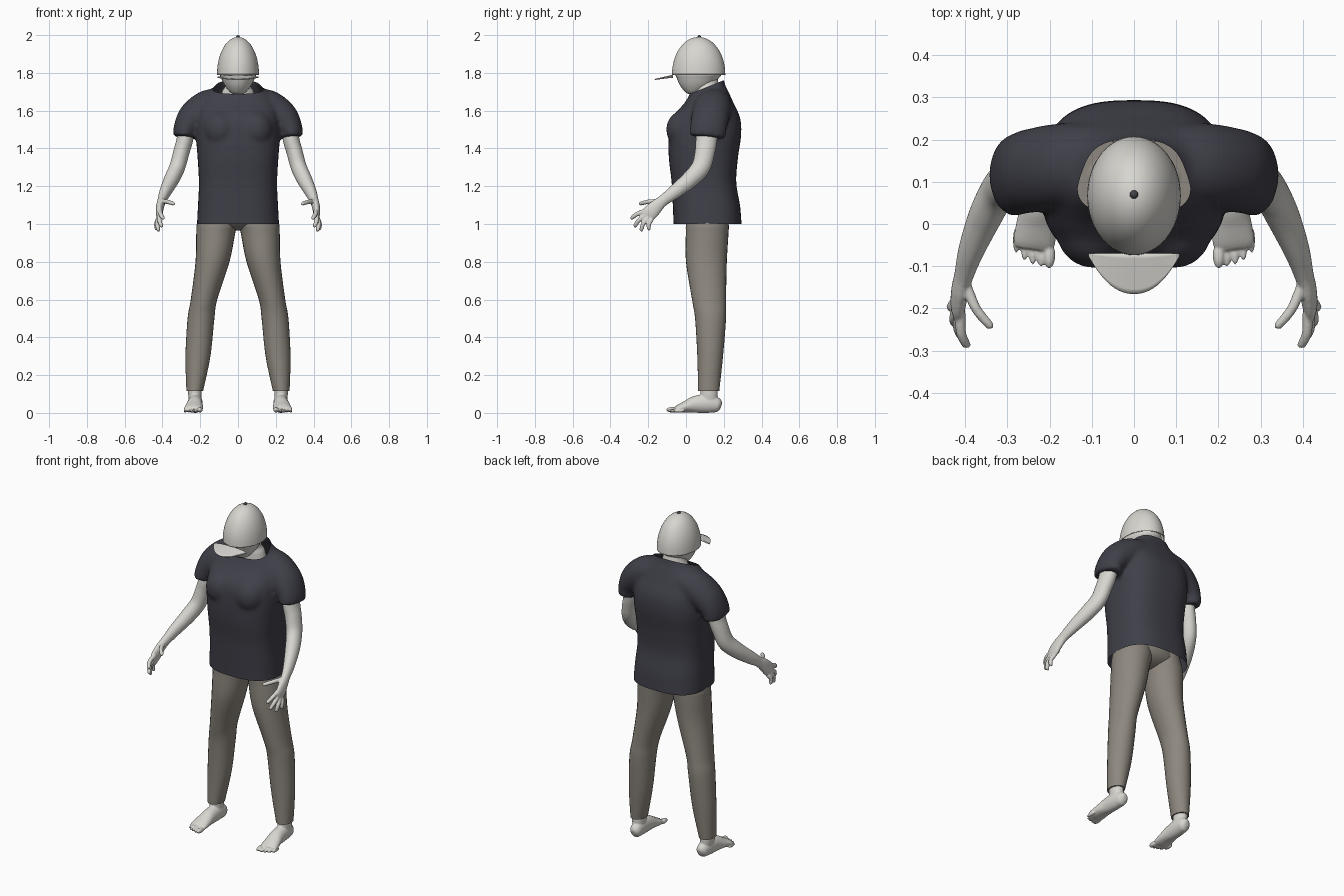
import bpy, bmesh, math
from mathutils import Vector, Matrix

cube = bpy.data.objects.get("Cube")
if cube:
    bpy.data.objects.remove(cube)

X, Y, Z = Vector((1, 0, 0)), Vector((0, 1, 0)), Vector((0, 0, 1))


def material(name, colour):
    m = bpy.data.materials.new(name)
    m.use_nodes = True
    rgba = (*colour, 1)
    m.diffuse_color = rgba
    m.node_tree.nodes["Principled BSDF"].inputs["Base Color"].default_value = rgba
    return m


SKIN = material("pale skin", (0.68, 0.67, 0.63))
CAP = material("pale cap cloth", (0.68, 0.67, 0.63))
SHIRT = material("dark slate cloth", (0.05, 0.05, 0.066))
PANTS = material("warm grey cloth", (0.27, 0.245, 0.21))
BUTTON = material("dark button", (0.06, 0.06, 0.065))


def spline(stations, steps):
    """Catmull-Rom interpolation through stations of any dimension."""
    pts = [stations[0], *stations, stations[-1]]
    out = []
    for a, b, c, d in zip(pts, pts[1:], pts[2:], pts[3:]):
        for k in range(steps):
            t = k / steps
            out.append([0.5 * (2 * q + (r - p) * t + (2 * p - 5 * q + 4 * r - s) * t * t
                               + (3 * q - p - 3 * r + s) * t ** 3)
                        for p, q, r, s in zip(a, b, c, d)])
    out.append(list(stations[-1]))
    return out


def tube(bm, stations, ref=None, power=2.0, segs=28, steps=5, side=1):
    """Loft rings (x, y, z, ra, rb). Without ref the rings stay level;
    with ref they follow the path and ra lies along ref."""
    st = spline(stations, steps)
    centres = [Vector(s[:3]) for s in st]
    rings = []
    for i, s in enumerate(st):
        u, v = X, Y
        if ref:
            t = (centres[min(i + 1, len(st) - 1)] - centres[max(i - 1, 0)]).normalized()
            u = (ref - t * ref.dot(t)).normalized()
            v = t.cross(u)
        ring = []
        for k in range(segs):
            a = math.tau * k / segs
            c, d = math.cos(a), math.sin(a)
            c = math.copysign(abs(c) ** (2 / power), c)
            d = math.copysign(abs(d) ** (2 / power), d)
            p = centres[i] + u * c * s[3] + v * d * s[4]
            ring.append(bm.verts.new((p.x * side, p.y, p.z)))
        rings.append(ring)
    for a, b in zip(rings, rings[1:]):
        for k in range(segs):
            n = (k + 1) % segs
            bm.faces.new((a[k], a[n], b[n], b[k]))
    bm.faces.new(rings[0])
    bm.faces.new(rings[-1])


def ball(bm, centre, radii, segs=32):
    m = Matrix.Translation(centre) @ Matrix.Diagonal((*radii, 1))
    bmesh.ops.create_uvsphere(bm, u_segments=segs, v_segments=segs // 2, radius=1, matrix=m)


def finish(bm, name, mat, voxel=0, smooth=0, mirror=False, thick=0, cuts=()):
    """Turn a bmesh into an object, optionally fused, cut open, mirrored."""
    bmesh.ops.recalc_face_normals(bm, faces=bm.faces[:])
    mesh = bpy.data.meshes.new(name)
    bm.to_mesh(mesh)
    bm.free()
    ob = bpy.data.objects.new(name, mesh)
    bpy.context.scene.collection.objects.link(ob)
    if voxel:
        mod = ob.modifiers.new("fuse", 'REMESH')
        mod.mode, mod.voxel_size = 'VOXEL', voxel
        mod = ob.modifiers.new("relax", 'SMOOTH')
        mod.factor, mod.iterations = 0.5, smooth
        bpy.context.view_layer.update()
        deps = bpy.context.evaluated_depsgraph_get()
        fused = bpy.data.meshes.new_from_object(ob.evaluated_get(deps))
        ob.modifiers.clear()
        ob.data = fused
        bpy.data.meshes.remove(mesh)
        fused.name = name
    if cuts:
        b = bmesh.new()
        b.from_mesh(ob.data)
        for point, normal in cuts:
            bmesh.ops.bisect_plane(b, geom=b.verts[:] + b.edges[:] + b.faces[:],
                                   plane_co=point, plane_no=normal, clear_outer=True)
        b.to_mesh(ob.data)
        b.free()
    ob.data.materials.clear()
    ob.data.materials.append(mat)
    bpy.ops.object.select_all(action='DESELECT')
    ob.select_set(True)
    bpy.context.view_layer.objects.active = ob
    bpy.ops.object.shade_smooth_by_angle(angle=math.radians(45))
    if thick:
        ob.modifiers.new("thickness", 'SOLIDIFY').thickness = thick
    if mirror:
        ob.modifiers.new("mirror", 'MIRROR')
    return ob


# Shirt: torso, chest and sleeves fused, then opened at hem and collar
bm = bmesh.new()
tube(bm, [(0, .114, .95, .217, .18), (0, .114, 1.0, .217, .18), (0, .108, 1.1, .212, .178),
          (0, .095, 1.22, .207, .171), (0, .092, 1.35, .214, .183), (0, .1, 1.47, .222, .192),
          (0, .105, 1.56, .215, .182), (0, .122, 1.64, .2, .13), (0, .125, 1.7, .155, .1),
          (0, .12, 1.74, .115, .086), (0, .115, 1.8, .1, .08)], power=2.7, segs=48)
for s in (1, -1):
    ball(bm, (.095 * s, -.015, 1.5), (.09, .09, .1))
    tube(bm, [(.08, .145, 1.655, .09, .07), (.16, .14, 1.62, .1, .09), (.235, .128, 1.565, .1, .085),
              (.275, .118, 1.51, .097, .066), (.284, .113, 1.46, .096, .06)], ref=Y, side=s)
finish(bm, "shirt", SHIRT, voxel=.011, smooth=8,
       cuts=[((0, 0, 1.0), (0, 0, -1)), ((0, .11, 1.725), (0, -.4, 1))])

# Trousers
bm = bmesh.new()
ball(bm, (0, .113, 1.04), (.19, .115, .075))
for s in (1, -1):
    tube(bm, [(.1, .113, 1.1, .09, .1), (.11, .113, 1.0, .108, .113), (.118, .112, .95, .103, .113),
              (.135, .108, .8, .09, .108), (.18, .122, .6, .07, .09), (.196, .13, .5, .071, .082),
              (.212, .128, .3, .066, .068), (.229, .12, .115, .044, .056)], side=s)
finish(bm, "trousers", PANTS)

# Arm and hand
bm = bmesh.new()
tube(bm, [(.27, .125, 1.58, .045, .055), (.279, .11, 1.46, .044, .057), (.3, .1, 1.38, .043, .053),
          (.322, .078, 1.3, .042, .05), (.352, .02, 1.235, .04, .045), (.385, -.06, 1.17, .031, .037),
          (.403, -.12, 1.125, .023, .03), (.412, -.155, 1.095, .021, .036),
          (.417, -.19, 1.06, .018, .041), (.417, -.215, 1.04, .012, .034)], ref=X)
fingers = [((.412, -.212, 1.07), (.396, -.293, 1.028)), ((.417, -.21, 1.05), (.405, -.275, .985)),
           ((.42, -.2, 1.035), (.422, -.24, .962)), ((.422, -.182, 1.025), (.431, -.198, .968)),
           ((.4, -.14, 1.12), (.338, -.248, 1.107))]
for base, tip in fingers:
    a, b = Vector(base), Vector(tip)
    mid = a.lerp(b, .5) + Vector((.006, -.006, .004))
    end = a.lerp(b, .93)
    tube(bm, [(*a, .013, .013), (*mid, .012, .012), (*end, .01, .01), (*b, .003, .003)],
         ref=X.cross(b - a).normalized(), segs=12)
finish(bm, "arm", SKIN, voxel=.004, smooth=4, mirror=True)

# Foot with ankle and toes
bm = bmesh.new()
tube(bm, [(.222, .186, .035, .012, .016), (.222, .17, .04, .031, .037), (.225, .12, .05, .038, .05),
          (.228, .05, .045, .041, .045), (.232, 0, .033, .047, .031), (.236, -.04, .022, .05, .021),
          (.238, -.058, .017, .044, .013)], ref=X)
tube(bm, [(.229, .12, .15, .035, .044), (.228, .122, .1, .036, .046), (.226, .12, .05, .032, .045)])
for i, tip in enumerate((-.104, -.1, -.095, -.086, -.068)):
    r = .0145 if i == 0 else .0105 - .0005 * i
    ball(bm, (.201 + .0195 * i, tip + .03, r + .002), (r, .032, r), 16)
finish(bm, "foot", SKIN, voxel=.004, smooth=3, mirror=True)

# Head and neck
bm = bmesh.new()
tube(bm, [(0, .03, 1.687, .012, .012), (0, .04, 1.697, .04, .042), (0, .055, 1.73, .068, .085),
          (0, .062, 1.77, .088, .11), (0, .067, 1.8, .096, .122), (0, .067, 1.86, .08, .1)])
finish(bm, "head", SKIN)
bm = bmesh.new()
tube(bm, [(0, .12, 1.64, .1, .07), (0, .118, 1.7, .085, .07), (0, .11, 1.73, .068, .066),
          (0, .1, 1.78, .06, .065)])
finish(bm, "neck", SKIN)

# Cap crown, button and peak
bm = bmesh.new()
ball(bm, (0, .067, 1.793), (.111, .141, .197), 48)
finish(bm, "cap_crown", CAP, thick=.004, cuts=[((0, 0, 1.793), (0, 0, -1))])
bm = bmesh.new()
ball(bm, (0, .07, 1.99), (.01, .01, .01), 16)
finish(bm, "cap_button", BUTTON)

bm = bmesh.new()
cols, rows = 24, 8
grid = []
for j in range(rows + 1):
    v = j / rows
    row = []
    for i in range(cols + 1):
        u = 2 * i / cols - 1
        reach = .006 + .09 * (1 - abs(u) ** 2.2)
        row.append(bm.verts.new((.108 * u, -.07 - reach * v,
                                 1.79 - .022 * v * (1 - u * u) - .01 * u * u)))
    grid.append(row)
for a, b in zip(grid, grid[1:]):
    for i in range(cols):
        bm.faces.new((a[i], a[i + 1], b[i + 1], b[i]))
finish(bm, "cap_peak", CAP, thick=.006)
